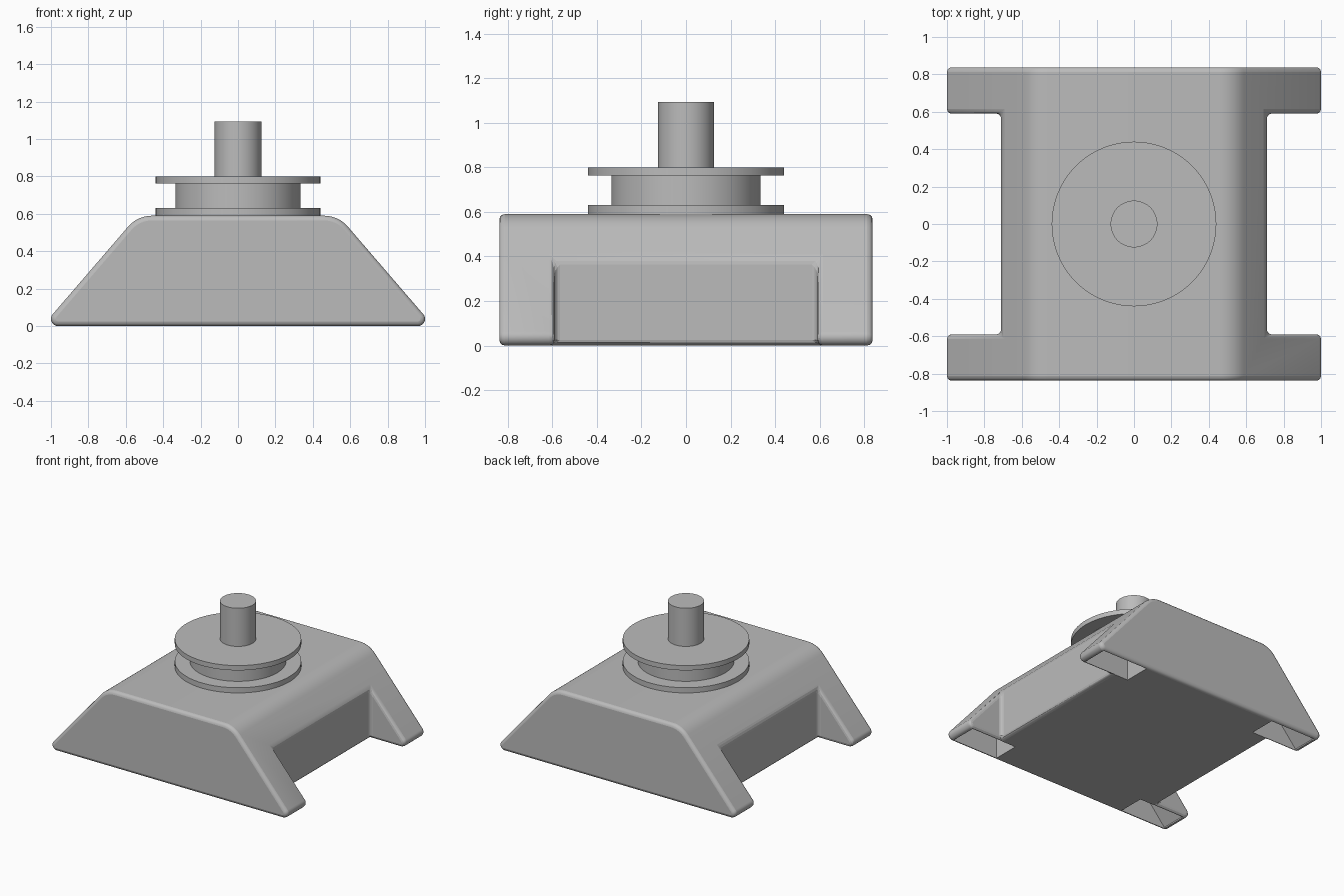
import bpy, bmesh, math
from mathutils import Vector

cube = bpy.data.objects.get("Cube")
if cube:
    bpy.data.objects.remove(cube)

grey = bpy.data.materials.new("plain grey")
grey.use_nodes = True
COLOUR = (0.5, 0.5, 0.5, 1)
grey.diffuse_color = COLOUR
grey.node_tree.nodes["Principled BSDF"].inputs["Base Color"].default_value = COLOUR


def rounded(points, radii, steps=8):
    """Polygon with a circular fillet at each corner."""
    out = []
    for i, (p, r) in enumerate(zip(points, radii)):
        p = Vector(p)
        a = (Vector(points[i - 1]) - p).normalized()
        b = (Vector(points[(i + 1) % len(points)]) - p).normalized()
        half = a.angle(b) / 2
        centre = p + (a + b).normalized() * (r / math.sin(half))
        start = p + a * (r / math.tan(half)) - centre
        end = p + b * (r / math.tan(half)) - centre
        sweep = math.pi - 2 * half
        for k in range(steps + 1):
            t = k / steps
            out.append(centre + (start * math.sin((1 - t) * sweep)
                                 + end * math.sin(t * sweep)) / math.sin(sweep))
    return out


def prism(name, profile, y0, y1):
    """Extrude an x-z profile along y."""
    bm = bmesh.new()
    face = bm.faces.new([bm.verts.new((p[0], y0, p[1])) for p in profile])
    new = bmesh.ops.extrude_face_region(bm, geom=[face])["geom"]
    verts = [v for v in new if isinstance(v, bmesh.types.BMVert)]
    bmesh.ops.translate(bm, verts=verts, vec=(0, y1 - y0, 0))
    bmesh.ops.recalc_face_normals(bm, faces=bm.faces)
    mesh = bpy.data.meshes.new(name)
    bm.to_mesh(mesh)
    bm.free()
    obj = bpy.data.objects.new(name, mesh)
    bpy.context.collection.objects.link(obj)
    mesh.materials.append(grey)
    return obj


def cut(target, cutter):
    mod = target.modifiers.new("cut", "BOOLEAN")
    mod.operation = "DIFFERENCE"
    mod.solver = "EXACT"
    mod.object = cutter
    cutter.hide_render = True
    cutter.hide_viewport = True
    cutter.display_type = "WIRE"


def smooth(obj):
    bpy.ops.object.select_all(action="DESELECT")
    obj.select_set(True)
    bpy.context.view_layer.objects.active = obj
    bpy.ops.object.shade_smooth_by_angle(angle=math.radians(32))


# Sloped base with rounded shoulders and toes
corners = [(-1.045, 0), (1.045, 0), (0.537, 0.59), (-0.537, 0.59)]
base = prism("base", rounded(corners, (0.038, 0.038, 0.17, 0.17)), -0.838, 0.838)
smooth(base)

# Side notches that leave four legs
for side, s in (("left", 1), ("right", -1)):
    box = [(s * 0.71, -0.2), (s * 1.2, -0.2), (s * 1.2, 0.7), (s * 0.71, 0.7)]
    cut(base, prism(side + "_notch_cutter", box, -0.59, 0.59))

bevel = base.modifiers.new("soft edges", "BEVEL")
bevel.width = 0.025
bevel.segments = 3
bevel.limit_method = "ANGLE"
bevel.angle_limit = math.radians(32)
bevel.use_clamp_overlap = False

# Hollows under the legs
for side, s in (("left", 1), ("right", -1)):
    wedge = [(s * 0.57, -0.05), (s * 0.96, -0.05), (s * 0.96, 0.01), (s * 0.62, 0.4), (s * 0.57, 0.4)]
    for end, e in (("front", -1), ("back", 1)):
        cut(base, prism(f"{end}_{side}_hollow_cutter", wedge, e * 0.61, e * 0.815))

# Turned pulley and shaft: name, radius, bottom, top
for name, radius, low, high in (("lower_flange", 0.44, 0.585, 0.63),
                                ("pulley_hub", 0.335, 0.63, 0.763),
                                ("upper_flange", 0.44, 0.763, 0.8),
                                ("shaft", 0.125, 0.8, 1.093)):
    bpy.ops.mesh.primitive_cylinder_add(vertices=96, radius=radius, depth=high - low,
                                        location=(0, 0, (low + high) / 2))
    part = bpy.context.object
    part.name = name
    part.data.materials.append(grey)
    smooth(part)
